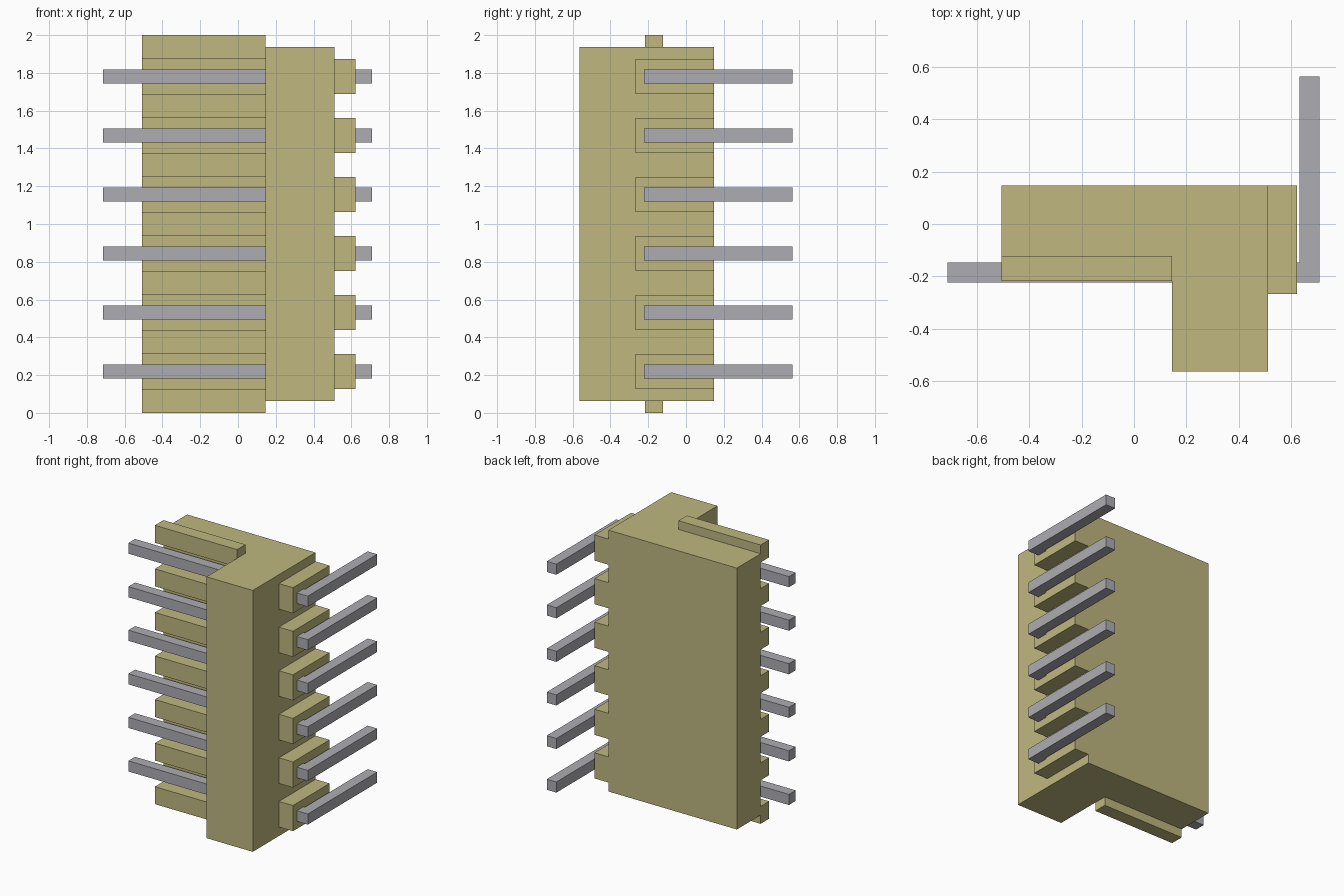
import bpy, bmesh

old = bpy.data.objects.get("Cube")
if old:
    bpy.data.objects.remove(old, do_unlink=True)

COUNT = 6
PITCH = 0.3125
FIRST_Z = 1 - PITCH * (COUNT - 1) / 2


def material(name, rgb):
    m = bpy.data.materials.new(name)
    m.use_nodes = True
    m.diffuse_color = (*rgb, 1)
    m.node_tree.nodes["Principled BSDF"].inputs["Base Color"].default_value = (*rgb, 1)
    return m


def prism(name, outline, z0, z1, mat):
    """Extrude an xy outline from z0 up to z1."""
    bm = bmesh.new()
    face = bm.faces.new([bm.verts.new((x, y, z0)) for x, y in outline])
    top = bmesh.ops.extrude_face_region(bm, geom=[face])["geom"]
    verts = [v for v in top if isinstance(v, bmesh.types.BMVert)]
    bmesh.ops.translate(bm, verts=verts, vec=(0, 0, z1 - z0))
    bmesh.ops.recalc_face_normals(bm, faces=bm.faces)
    mesh = bpy.data.meshes.new(name)
    bm.to_mesh(mesh)
    bm.free()
    mesh.materials.append(mat)
    obj = bpy.data.objects.new(name, mesh)
    bpy.context.collection.objects.link(obj)
    return obj


def rect(x0, x1, y0, y1):
    return [(x0, y0), (x1, y0), (x1, y1), (x0, y1)]


tan = material("tan plastic", (0.52, 0.474, 0.212))
grey = material("grey metal", (0.42, 0.415, 0.445))

# L-shaped housing: thin back wall plus deep block on the left
LEFT, STEP, RIGHT = 0.512, 0.145, -0.507
BACK, WALL, FRONT = 0.148, -0.122, -0.564
prism("housing", [(RIGHT, WALL), (STEP, WALL), (STEP, FRONT),
                  (LEFT, FRONT), (LEFT, BACK), (RIGHT, BACK)], 0.0625, 1.9375, tan)

# Ribs between the pins on the back wall
for i in range(COUNT + 1):
    z = FIRST_Z + (i - 0.5) * PITCH
    prism(f"rib_{i + 1}", rect(RIGHT, STEP, -0.218, WALL), z - 0.0625, z + 0.0625, tan)

# Support tabs and bent pins
PIN_END, PIN_FRONT, PIN_BACK = 0.71, -0.223, -0.147
bent_pin = [(-0.714, PIN_FRONT), (PIN_END, PIN_FRONT), (PIN_END, 0.564),
            (0.634, 0.564), (0.634, PIN_BACK), (-0.714, PIN_BACK)]
for i in range(COUNT):
    z = FIRST_Z + i * PITCH
    prism(f"tab_{i + 1}", rect(LEFT, 0.623, -0.267, BACK), z - 0.092, z + 0.092, tan)
    prism(f"pin_{i + 1}", bent_pin, z - 0.038, z + 0.038, grey)
